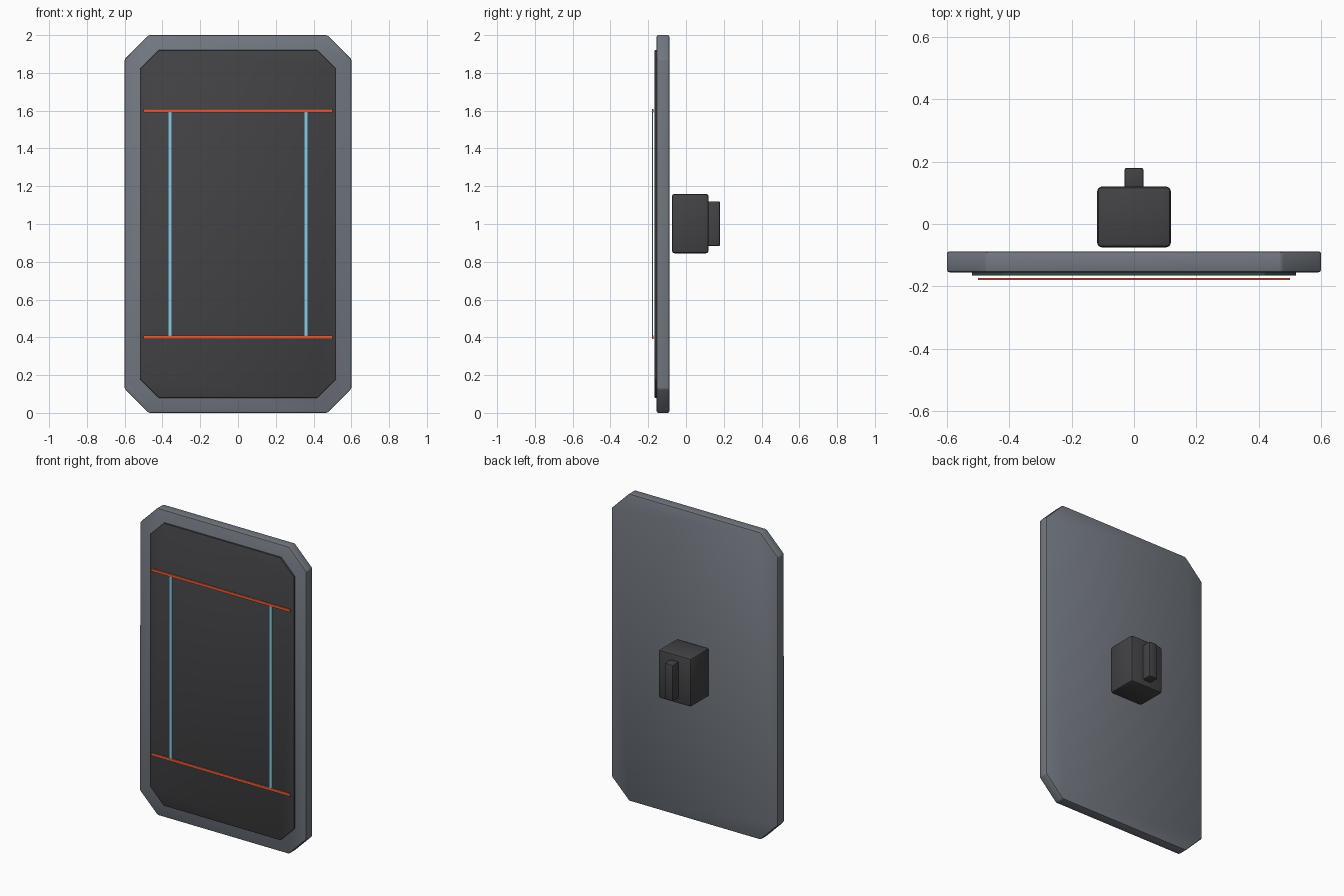
import bpy, bmesh, math

if "Cube" in bpy.data.objects:
    bpy.data.objects.remove(bpy.data.objects["Cube"])


def material(name, color):
    m = bpy.data.materials.new(name)
    m.diffuse_color = (*color, 1)
    m.use_nodes = True
    m.node_tree.nodes["Principled BSDF"].inputs["Base Color"].default_value = m.diffuse_color
    return m


frame_grey = material("frame_grey", (0.17, 0.19, 0.22))
dark = material("dark", (0.055, 0.055, 0.06))
orange = material("orange", (0.75, 0.11, 0.04))
blue = material("blue", (0.25, 0.6, 0.78))


def slab(name, x, y, z, mat, cut=0.0, bevel=0.0, segments=2):
    """Extrude an XZ rectangle (optionally corner-cut) along y, with soft edges."""
    (x0, x1), (y0, y1), (z0, z1) = x, y, z
    if cut:
        pts = [(x0 + cut, z0), (x1 - cut, z0), (x1, z0 + cut), (x1, z1 - cut),
               (x1 - cut, z1), (x0 + cut, z1), (x0, z1 - cut), (x0, z0 + cut)]
    else:
        pts = [(x0, z0), (x1, z0), (x1, z1), (x0, z1)]
    bm = bmesh.new()
    face = bm.faces.new([bm.verts.new((px, y0, pz)) for px, pz in pts])
    ext = bmesh.ops.extrude_face_region(bm, geom=[face], use_keep_orig=True)
    for v in ext["geom"]:
        if isinstance(v, bmesh.types.BMVert):
            v.co.y = y1
    bmesh.ops.recalc_face_normals(bm, faces=bm.faces[:])
    if bevel:
        bmesh.ops.bevel(bm, geom=bm.edges[:], offset=bevel, segments=segments,
                        profile=0.5, affect='EDGES')
    mesh = bpy.data.meshes.new(name)
    bm.to_mesh(mesh)
    bm.free()
    mesh.materials.append(mat)
    obj = bpy.data.objects.new(name, mesh)
    bpy.context.collection.objects.link(obj)
    bpy.ops.object.select_all(action='DESELECT')
    obj.select_set(True)
    bpy.context.view_layer.objects.active = obj
    bpy.ops.object.shade_smooth_by_angle(angle=math.radians(35))
    return obj


# Outer panel with cut corners, and the dark plate on its front
slab("panel", (-0.6, 0.6), (-0.155, -0.088), (0, 2), frame_grey, 0.127, 0.008)
slab("front_plate", (-0.52, 0.52), (-0.166, -0.15), (0.08, 1.92), dark, 0.1, 0.003)

# Horizontal orange lines
for label, z in (("lower", 0.4), ("upper", 1.6)):
    slab(label + "_line", (-0.5, 0.5), (-0.18, -0.173), (z - 0.009, z + 0.009), orange)

# Vertical blue lines
for label, s in (("left", -1), ("right", 1)):
    slab(label + "_line", (s * 0.36 - 0.01, s * 0.36 + 0.01), (-0.179, -0.174),
         (0.409, 1.591), blue)

# Rear mounting block and its grip
slab("rear_block", (-0.118, 0.118), (-0.075, 0.12), (0.845, 1.16), dark, 0, 0.014)
slab("rear_grip", (-0.03, 0.03), (0.11, 0.18), (0.884, 1.12), dark, 0, 0.006)
